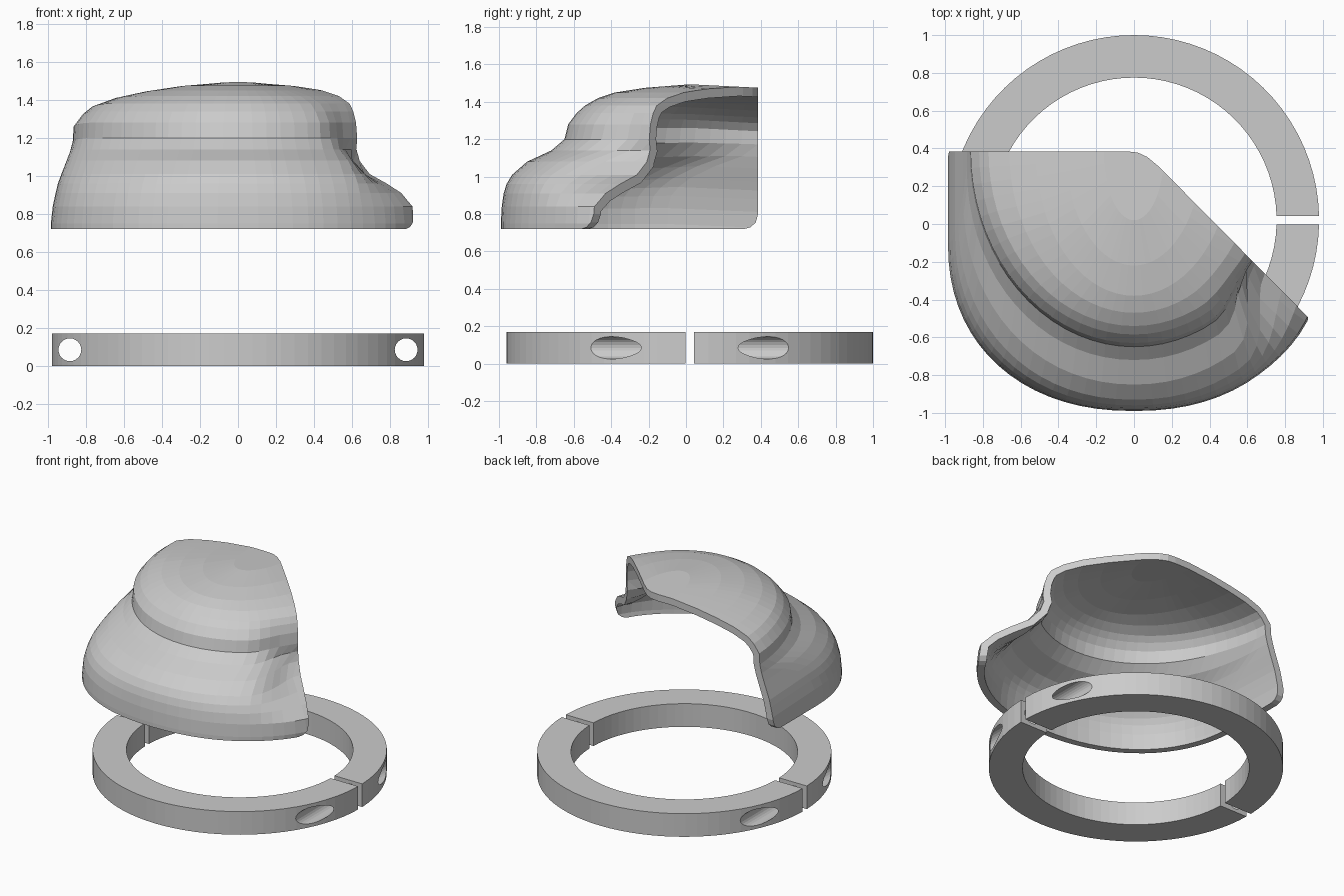
import bpy, bmesh, math

if "Cube" in bpy.data.objects:
    bpy.data.objects.remove(bpy.data.objects["Cube"])


def make_object(name, bm, helper=False):
    bmesh.ops.remove_doubles(bm, verts=bm.verts, dist=1e-5)
    mesh = bpy.data.meshes.new(name)
    bm.to_mesh(mesh)
    bm.free()
    ob = bpy.data.objects.new(name, mesh)
    bpy.context.collection.objects.link(ob)
    ob.hide_render = helper
    if helper:
        ob.display_type = 'WIRE'
    return ob


def loft(rows, closed=False):
    """Skin rows of points with quads."""
    bm = bmesh.new()
    grid = [[bm.verts.new(p) for p in row] for row in rows]
    n = len(grid[0])
    for a, b in zip(grid, grid[1:]):
        for j in range(n if closed else n - 1):
            k = (j + 1) % n
            bm.faces.new((a[j], a[k], b[k], b[j]))
    return bm, grid


def boolean(ob, cutter, operation):
    mod = ob.modifiers.new(cutter.name, 'BOOLEAN')
    mod.operation, mod.solver, mod.object = operation, 'EXACT', cutter


# Clamp ring: two halves with a narrow gap
def half_ring(name, side, steps=40):
    rows = []
    for r, z in ((0.98, 0), (0.98, 0.17), (0.755, 0.17), (0.755, 0), (0.98, 0)):
        a0 = math.asin(0.0235 / r)
        angles = [a0 + (math.pi - 2 * a0) * i / steps for i in range(steps + 1)]
        rows.append([(r * math.cos(a), 0.02 + side * r * math.sin(a), z) for a in angles])
    bm, grid = loft(rows)
    for j in (0, -1):
        bm.faces.new([row[j] for row in grid[:-1]])
    bmesh.ops.remove_doubles(bm, verts=bm.verts, dist=1e-5)
    bmesh.ops.recalc_face_normals(bm, faces=bm.faces)
    return make_object(name, bm)


halves = [half_ring("clamp_ring_front", -1), half_ring("clamp_ring_back", 1)]

# Bolt holes running front to back through both halves
for label, x in (("left", -0.885), ("right", 0.885)):
    rows = [[(x + 0.06 * math.cos(i * math.tau / 24), y, 0.085 + 0.06 * math.sin(i * math.tau / 24))
             for i in range(24)] for y in (-1.2, 1.2)]
    bm, grid = loft(rows, closed=True)
    for row in grid:
        bm.faces.new(row)
    bmesh.ops.recalc_face_normals(bm, faces=bm.faces)
    cutter = make_object("bolt_hole_" + label, bm, helper=True)
    for ob in halves:
        boolean(ob, cutter, 'DIFFERENCE')

# Stepped dome cover: z, half width, front depth, arc centre y, pinch at right edge
levels = [
    (0.65, 0.985, 0.99, -0.10, 1.0),
    (0.75, 0.985, 0.99, -0.10, 1.02),
    (0.84, 0.975, 0.985, -0.10, 1.02),
    (0.91, 0.96, 0.975, -0.08, 0.96),
    (0.96, 0.948, 0.96, -0.04, 0.88),
    (1.01, 0.93, 0.93, 0.02, 0.79),
    (1.08, 0.905, 0.85, 0.15, 0.77),
    (1.14, 0.885, 0.72, 0.30, 0.82),
    (1.20, 0.87, 0.65, 0.385, 0.89),
    (1.28, 0.865, 0.63, 0.385, 0.89),
    (1.34, 0.82, 0.585, 0.385, 0.92),
    (1.38, 0.77, 0.54, 0.385, 0.95),
    (1.42, 0.66, 0.47, 0.385, 0.98),
    (1.45, 0.52, 0.38, 0.385, 1.0),
    (1.475, 0.36, 0.22, 0.385, 1.0),
    (1.495, 0.16, -0.02, 0.385, 1.0),
]


def contour(z, ax, front, cy, pinch, steps=36):
    power = 2 / (2.0 + 0.2 * (0.385 - cy) / 0.485)
    pts = [(-ax, 0.5)]
    for i in range(steps + 1):
        t = math.pi * i / steps
        c, s = math.cos(t), max(math.sin(t), 0)
        pts.append((-math.copysign(abs(c) ** power, c) * ax, cy - (front + cy) * s ** power))
    pts.append((ax, 0.5))
    row = []
    for x, y in pts:
        w = 0
        if x > 0:
            w = min(max((math.degrees(math.atan2(y, x)) + 52) / 28, 0), 1)
            w = w * w * (3 - 2 * w)
        k = 1 + (pinch - 1) * w
        row.append((x * k, y * k if y < 0.45 else y, z - 0.05 * max(y, 0)))
    return row


bm, grid = loft([contour(*lv) for lv in levels])
bm.faces.new(grid[-1])
cover = make_object("dome_cover", bm)
wall = cover.modifiers.new("wall", 'SOLIDIFY')
wall.thickness, wall.offset = 0.05, -1
wall.use_even_offset = True

# Trim block: flat base, straight back, diagonal right side, rounded lower edges
outline = [(-1.3, 0.385), (-1.3, -1.3), (1.3, -1.3), (1.3, -0.875), (0.17, 0.265),
           (0.13, 0.305), (0.07, 0.355), (0.02, 0.378), (-0.04, 0.385)]
trim = [(0.72, 0.075), (0.73, 0.04), (0.755, 0.012), (0.80, 0), (1.8, 0)]
bm, grid = loft([[(x - 0.41 * d, y - d, z) for x, y in outline] for z, d in trim], closed=True)
bm.faces.new(grid[0])
bm.faces.new(grid[-1])
bmesh.ops.recalc_face_normals(bm, faces=bm.faces)
boolean(cover, make_object("cover_trim_block", bm, helper=True), 'INTERSECT')
